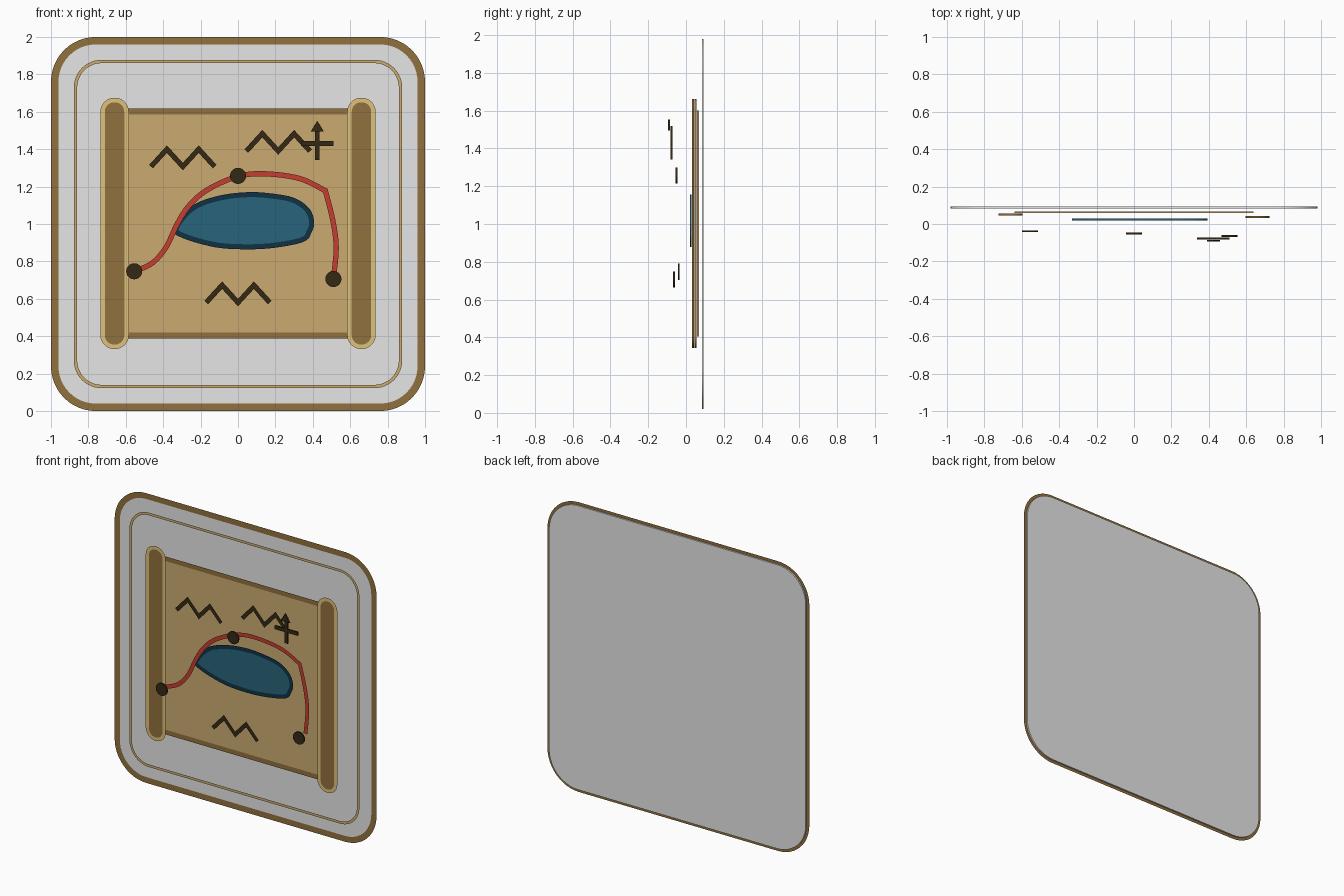
import bpy, bmesh, math
from mathutils import Vector

if "Cube" in bpy.data.objects:
    bpy.data.objects.remove(bpy.data.objects["Cube"], do_unlink=True)

THICK = 0.01      # thickness of the filled plates
BACK = 0.0885     # depth of the rearmost layer
STEP = 0.0127     # spacing between layers


def material(name, rgb):
    lin = [((c / 255 + 0.055) / 1.055) ** 2.4 for c in rgb] + [1.0]
    m = bpy.data.materials.new(name)
    m.use_nodes = True
    m.diffuse_color = lin
    bsdf = m.node_tree.nodes["Principled BSDF"]
    bsdf.inputs["Base Color"].default_value = lin
    bsdf.inputs["Roughness"].default_value = 0.8
    return m


GREY = material("pale grey", (230, 230, 230))
BROWN = material("brown", (145, 113, 61))
PARCHMENT = material("parchment", (203, 171, 113))
TAN = material("light tan", (223, 194, 124))
BLUE = material("lake blue", (40, 100, 123))
NAVY = material("navy", (16, 50, 69))
RED = material("red", (195, 63, 48))
INK = material("dark ink", (52, 40, 20))


def depth(layer):
    return BACK - layer * STEP


def finish(name, bm, mat):
    me = bpy.data.meshes.new(name)
    bm.to_mesh(me)
    bm.free()
    me.materials.append(mat)
    ob = bpy.data.objects.new(name, me)
    bpy.context.collection.objects.link(ob)
    return ob


def plate(name, pts, layer, mat):
    """Filled outline given as (x, z) points, with a small thickness."""
    bm = bmesh.new()
    y = depth(layer) - THICK / 2
    face = bm.faces.new([bm.verts.new((p[0], y, p[1])) for p in pts])
    ext = bmesh.ops.extrude_face_region(bm, geom=[face], use_keep_orig=True)
    moved = [v for v in ext["geom"] if isinstance(v, bmesh.types.BMVert)]
    bmesh.ops.translate(bm, verts=moved, vec=(0, THICK, 0))
    bmesh.ops.recalc_face_normals(bm, faces=bm.faces)
    return finish(name, bm, mat)


def stroke(name, pts, width, layer, mat, closed=False):
    """Flat mitred ribbon along (x, z) points, just in front of its layer."""
    bm = bmesh.new()
    y = depth(layer) - THICK / 2 - 0.0008
    pts = [Vector(p) for p in pts]
    n = len(pts)
    rails = []
    for i, p in enumerate(pts):
        before = pts[i - 1] if closed or i > 0 else None
        after = pts[(i + 1) % n] if closed or i < n - 1 else None
        d0 = (p - before).normalized() if before else (after - p).normalized()
        d1 = (after - p).normalized() if after else d0
        n0, n1 = Vector((-d0.y, d0.x)), Vector((-d1.y, d1.x))
        m = (n0 + n1).normalized()
        m *= width / 2 / max(m.dot(n0), 0.3)
        rails.append([bm.verts.new((q.x, y, q.y)) for q in (p + m, p - m)])
    for i in range(n if closed else n - 1):
        (l0, r0), (l1, r1) = rails[i], rails[(i + 1) % n]
        bm.faces.new((l0, r0, r1, l1))
    return finish(name, bm, mat)


def rounded(cx, cz, hw, hh, r, seg=12):
    """Rounded rectangle outline, counter-clockwise."""
    pts = []
    for k, (sx, sz) in enumerate(((1, 1), (-1, 1), (-1, -1), (1, -1))):
        for i in range(seg + 1):
            a = math.pi / 2 * (k + i / seg)
            pts.append((cx + sx * (hw - r) + r * math.cos(a),
                        cz + sz * (hh - r) + r * math.sin(a)))
    return pts


def smooth(pts, closed=False, seg=6):
    """Smooth curve passing through the given points."""
    v = [Vector(p) for p in pts]
    n = len(v)
    out = []
    for i in range(n if closed else n - 1):
        if closed:
            a, b, c, d = (v[(i + k) % n] for k in (-1, 0, 1, 2))
        else:
            a, b, c, d = (v[min(max(i + k, 0), n - 1)] for k in (-1, 0, 1, 2))
        for s in range(seg):
            t = s / seg
            out.append(0.5 * (2 * b + (c - a) * t + (2 * a - 5 * b + 4 * c - d) * t ** 2
                              + (3 * b - a - 3 * c + d) * t ** 3))
    return out if closed else out + [v[-1]]


def box(x, z, hw, hh):
    return [(x - hw, z - hh), (x + hw, z - hh), (x + hw, z + hh), (x - hw, z + hh)]


# Backing plate with its border and thin inner frame
outer = rounded(0, 1, 0.98, 0.98, 0.22)
plate("backing_plate", outer, 0, GREY)
stroke("backing_border", outer, 0.04, 0, BROWN, True)
stroke("inner_frame", rounded(0, 1, 0.869, 0.869, 0.14), 0.018, 1, PARCHMENT, True)

# Parchment sheet
sheet = box(0, 1.003, 0.64, 0.598)
plate("parchment_sheet", sheet, 2, PARCHMENT)
stroke("parchment_edge", sheet, 0.032, 2, BROWN, True)

# Scroll rollers
for side, sx, layer in (("right", -1, 3), ("left", 1, 4)):
    outline = rounded(sx * 0.66, 1.003, 0.064, 0.66, 0.0635)
    plate(side + "_roller", outline, layer, BROWN)
    stroke(side + "_roller_edge", outline, 0.024, layer, TAN, True)

# Lake
lake = smooth([(-0.33, 0.98), (-0.29, 0.937), (-0.12, 0.889), (0.05, 0.878),
               (0.2, 0.887), (0.345, 0.917), (0.38, 0.96), (0.394, 1.01),
               (0.37, 1.075), (0.3, 1.125), (0.2, 1.147), (0.06, 1.157),
               (-0.1, 1.138), (-0.24, 1.085)], True)
plate("lake", lake, 5, BLUE)
stroke("lake_shore", lake, 0.027, 5, NAVY, True)

# Route: a rising curve, then a sharp bend down
rise = smooth([(-0.555, 0.747), (-0.46, 0.79), (-0.385, 0.875), (-0.325, 1.0),
               (-0.26, 1.1), (-0.16, 1.185), (0, 1.255), (0.15, 1.268),
               (0.33, 1.243), (0.467, 1.178)])
fall = smooth([(0.467, 1.178), (0.506, 1.024), (0.525, 0.874), (0.51, 0.708)])
stroke("route", rise + fall[1:], 0.028, 6, RED)

# Mountain zigzags
for i, (x, z) in enumerate(((-0.465, 1.307), (0.045, 1.39), (-0.17, 0.58))):
    zigzag = [(x + 0.085 * k, z + 0.093 * (k % 2)) for k in range(5)]
    stroke("mountains_%d" % (i + 1), zigzag, 0.027, 7 + i, INK)

# Route stops
for i, (x, z) in enumerate(((-0.555, 0.747), (0, 1.257), (0.51, 0.706))):
    ring = [(x + 0.043 * math.cos(a), z + 0.043 * math.sin(a))
            for a in (math.tau * k / 24 for k in range(24))]
    plate("route_stop_%d" % (i + 1), ring, 10 + i, INK)

# Compass cross and arrow head
plate("compass_upright", box(0.424, 1.43, 0.0125, 0.088), 13, INK)
plate("compass_bar", box(0.424, 1.43, 0.087, 0.0125), 13, INK)
plate("compass_head", [(0.389, 1.495), (0.459, 1.495), (0.424, 1.552)], 14, INK)
